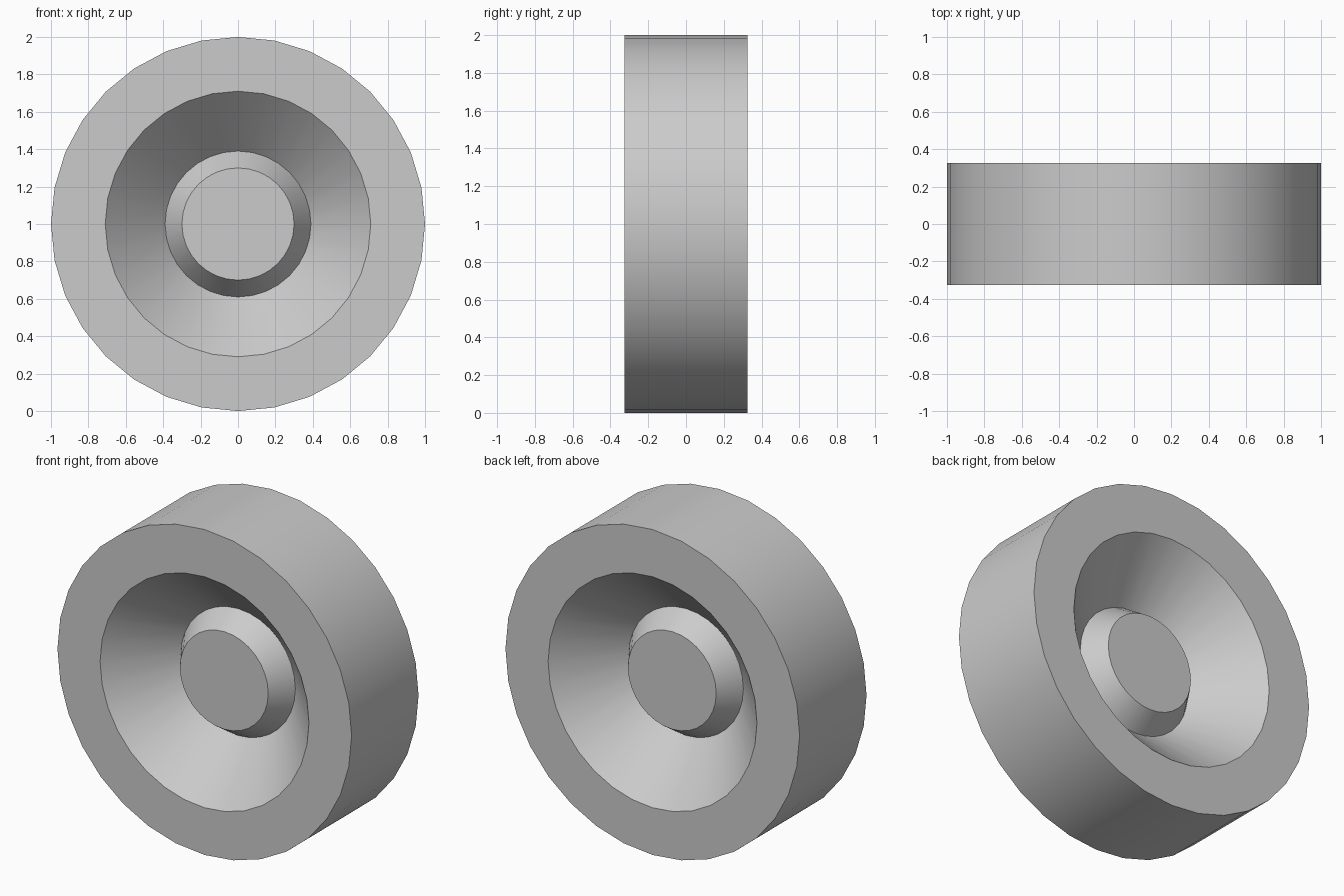
import bpy
import bmesh
from math import cos, sin, tau, radians

SEGMENTS = 32

default = bpy.data.objects.get("Cube")
if default:
    bpy.data.objects.remove(default)

grey = bpy.data.materials.new("plain grey")
grey.use_nodes = True
COLOUR = (0.6, 0.6, 0.6, 1)
grey.diffuse_color = COLOUR
grey.node_tree.nodes["Principled BSDF"].inputs["Base Color"].default_value = COLOUR


def lathe(name, profile, closed):
    """Spin (radius, y) points round the wheel axle; cap the ends if not closed."""
    bm = bmesh.new()
    rings = []
    for r, y in profile:
        rings.append([bm.verts.new((r * cos(tau * i / SEGMENTS), y, 1 + r * sin(tau * i / SEGMENTS)))
                      for i in range(SEGMENTS)])
    following = rings[1:] + rings[:1] if closed else rings[1:]
    for a, b in zip(rings, following):
        for i in range(SEGMENTS):
            j = (i + 1) % SEGMENTS
            bm.faces.new((a[i], a[j], b[j], b[i]))
    if not closed:
        bm.faces.new(rings[0])
        bm.faces.new(rings[-1])
    bmesh.ops.recalc_face_normals(bm, faces=bm.faces)
    mesh = bpy.data.meshes.new(name)
    bm.to_mesh(mesh)
    bm.free()
    mesh.materials.append(grey)
    obj = bpy.data.objects.new(name, mesh)
    bpy.context.collection.objects.link(obj)
    bpy.ops.object.select_all(action='DESELECT')
    obj.select_set(True)
    bpy.context.view_layer.objects.active = obj
    bpy.ops.object.shade_smooth_by_angle(angle=radians(30))
    return obj


HALF_WIDTH = 0.325
WAIST = 0.39

# Tyre with a conical dish sunk into both faces
lathe("tyre", [(1, -HALF_WIDTH), (1, HALF_WIDTH), (0.71, HALF_WIDTH),
               (WAIST, 0), (0.71, -HALF_WIDTH)], closed=True)

# Hub tapering to a flat cap on each side
lathe("hub", [(0.3, -0.135), (WAIST, 0), (0.3, 0.135)], closed=False)
